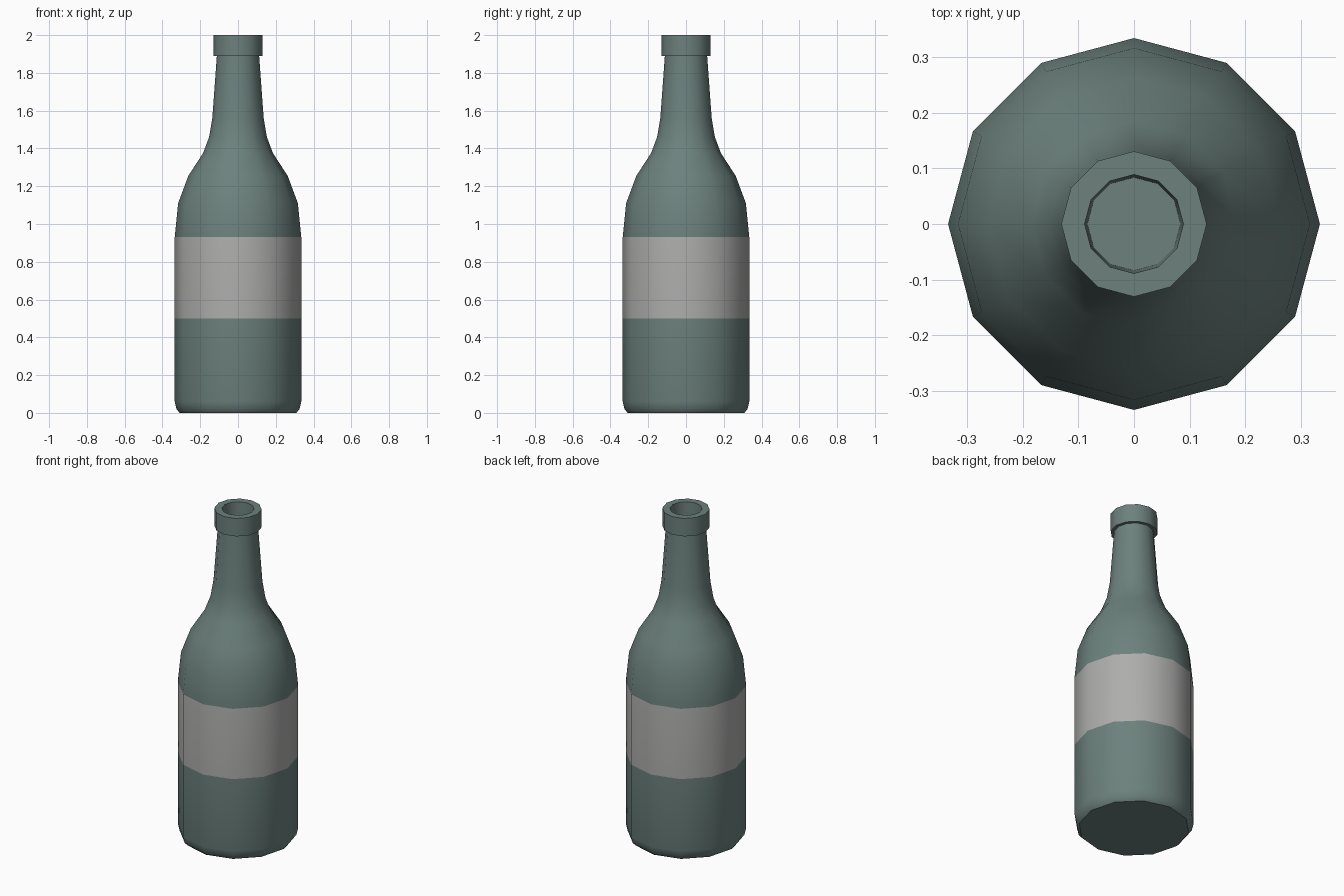
import bpy, bmesh, math

if "Cube" in bpy.data.objects:
    bpy.data.objects.remove(bpy.data.objects["Cube"])

SIDES = 12

def material(name, color):
    m = bpy.data.materials.new(name)
    m.diffuse_color = (*color, 1)
    m.use_nodes = True
    m.node_tree.nodes["Principled BSDF"].inputs["Base Color"].default_value = m.diffuse_color
    return m

# Profile as (radius, height), from base edge up over the lip and into the mouth
profile = [(0.308, 0), (0.325, 0.018), (0.335, 0.06), (0.335, 0.50),
           (0.335, 0.93), (0.317, 1.11), (0.263, 1.255), (0.185, 1.375),
           (0.153, 1.46), (0.136, 1.56), (0.112, 1.89),
           (0.131, 1.89), (0.131, 2.0), (0.089, 2.0), (0.084, 1.84)]

# Lathe the bottle
bm = bmesh.new()
rings = [[bm.verts.new((r * math.cos(2 * math.pi * i / SIDES),
                        r * math.sin(2 * math.pi * i / SIDES), z))
          for i in range(SIDES)] for r, z in profile]
for k, (a, b) in enumerate(zip(rings, rings[1:])):
    for i in range(SIDES):
        j = (i + 1) % SIDES
        f = bm.faces.new((a[i], a[j], b[j], b[i]))
        # Paper label band
        f.material_index = 1 if profile[k][1] == 0.50 else 0

# Base and mouth floor
bm.faces.new(rings[0][::-1])
bm.faces.new(rings[-1])

mesh = bpy.data.meshes.new("bottle")
bm.to_mesh(mesh)
bm.free()
mesh.materials.append(material("green_glass", (0.15, 0.22, 0.205)))
mesh.materials.append(material("label_paper", (0.42, 0.42, 0.415)))

bottle = bpy.data.objects.new("bottle", mesh)
bpy.context.collection.objects.link(bottle)
bpy.context.view_layer.objects.active = bottle
bottle.select_set(True)
bpy.ops.object.shade_smooth_by_angle(angle=math.radians(40))
